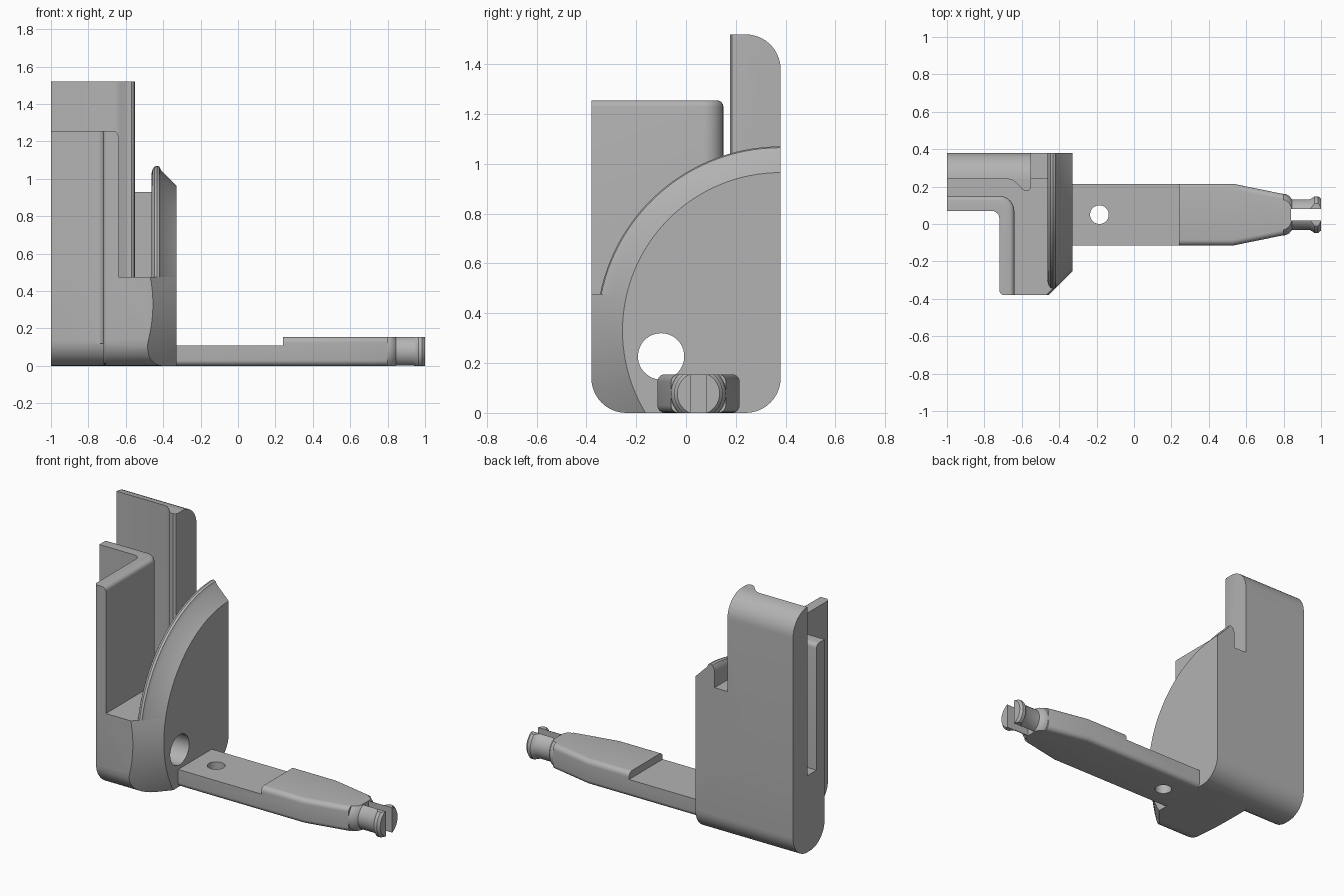
import bpy, bmesh, math
from mathutils import Matrix, Vector

cube = bpy.data.objects.get("Cube")
if cube:
    bpy.data.objects.remove(cube, do_unlink=True)

grey = bpy.data.materials.new("light grey")
grey.use_nodes = True
COLOUR = (0.45, 0.45, 0.45, 1)
grey.diffuse_color = COLOUR
grey.node_tree.nodes["Principled BSDF"].inputs["Base Color"].default_value = COLOUR


def finish(name, bm):
    bmesh.ops.recalc_face_normals(bm, faces=bm.faces)
    mesh = bpy.data.meshes.new(name)
    bm.to_mesh(mesh)
    bm.free()
    mesh.materials.append(grey)
    obj = bpy.data.objects.new(name, mesh)
    bpy.context.collection.objects.link(obj)
    return obj


def arc(cx, cy, r, start, end, n=10):
    angles = [math.radians(start + (end - start) * i / n) for i in range(n + 1)]
    return [(cx + r * math.cos(a), cy + r * math.sin(a)) for a in angles]


def prism(name, pts, axis, lo, hi, bevel=0, rule=None, segments=6):
    """Extrude a (y, z) outline along x, or an (x, y) outline along z."""
    place = (lambda p: (lo, *p)) if axis == "x" else (lambda p: (*p, lo))
    shift = Vector((hi - lo, 0, 0)) if axis == "x" else Vector((0, 0, hi - lo))
    bm = bmesh.new()
    face = bm.faces.new([bm.verts.new(place(p)) for p in pts])
    out = bmesh.ops.extrude_face_region(bm, geom=[face], use_keep_orig=True)
    bmesh.ops.translate(bm, vec=shift, verts=[v for v in out["geom"] if isinstance(v, bmesh.types.BMVert)])
    bmesh.ops.recalc_face_normals(bm, faces=bm.faces)
    if bevel:
        edges = [e for e in bm.edges if rule(e.verts[0].co, e.verts[1].co)]
        bmesh.ops.bevel(bm, geom=edges, offset=bevel, segments=segments, profile=0.5, affect="EDGES")
    return finish(name, bm)


def box(name, x0, x1, y0, y1, z0, z1, **kw):
    return prism(name, [(x0, y0), (x1, y0), (x1, y1), (x0, y1)], "z", z0, z1, **kw)


def lathe(name, pts, y, z, steps=128):
    """Spin an (x, radius) outline around an axis parallel to x."""
    bm = bmesh.new()
    verts = [bm.verts.new((x, y, z + r)) for x, r in pts]
    edges = [bm.edges.new(pair) for pair in zip(verts, verts[1:])]
    bmesh.ops.spin(bm, geom=verts + edges, cent=(0, y, z), axis=(1, 0, 0),
                   angle=math.tau, steps=steps, use_duplicate=False)
    bmesh.ops.remove_doubles(bm, verts=bm.verts, dist=0.0001)
    return finish(name, bm)


def combine(a, b, operation):
    mod = a.modifiers.new("combine", "BOOLEAN")
    mod.operation, mod.solver, mod.object = operation, "EXACT", b
    bpy.context.view_layer.objects.active = a
    with bpy.context.temp_override(object=a, active_object=a):
        bpy.ops.object.modifier_apply(modifier=mod.name)
    bpy.data.objects.remove(b, do_unlink=True)


def rounded_base(y0, y1, top, r=0.14):
    return (arc(y0 + r, r, r, 180, 270) + arc(y1 - r, r, r, 270, 360)
            + [(y1, top), (y0, top)])


FLOOR, BACK, FRONT, SIDE = 0.475, 0.38, -0.38, -0.33
AXIS_Y, AXIS_Z = 0.38, 0.33

# Main base with rounded underside, trimmed by a wide cone
body = prism("holder_body", rounded_base(FRONT, BACK, FLOOR), "x", -0.72, -0.30, 0.025,
             lambda a, b: max(a.x, b.x) < -0.71 and max(a.y, b.y) < -0.2 and min(a.z, b.z) < FLOOR - 0.01)
combine(body, lathe("cone_cutter", [(-0.8, 0), (-0.8, 1.105), (SIDE, 0.635), (SIDE, 0)],
                    AXIS_Y, AXIS_Z), "INTERSECT")

# Quarter disc guard with a chamfered, softened rim
disc = lathe("disc_guard", [(-0.462, 0), (-0.462, 0.70), (-0.457, 0.72), (-0.447, 0.735), (-0.433, 0.74),
                            (-0.42, 0.735), (-0.41, 0.715), (SIDE, 0.635), (SIDE, 0)], AXIS_Y, AXIS_Z)
combine(disc, box("disc_trim", -0.6, 0, -0.5, BACK, FLOOR, 1.3), "INTERSECT")

# Rear base carrying the tall plate
rear = prism("rear_base", rounded_base(0.07, BACK, FLOOR), "x", -1, -0.72)

# Tall back plate with a curved lip on its inner edge
lip = [(-0.55, BACK), (-0.55, 0.20), (-0.555, 0.185), (-0.57, 0.176), (-0.585, 0.178), (-0.60, 0.188),
       (-0.63, 0.22), (-0.65, 0.235), (-0.67, 0.24), (-1, 0.24), (-1, BACK)]
plate = prism("back_plate", lip, "z", FLOOR, 1.52, 0.14,
              lambda a, b: min(a.z, b.z) > 1.5 and min(a.y, b.y) > 0.37, 10)
link = box("back_link", -0.56, -0.45, 0.24, BACK, FLOOR, 0.93)

# Angled front wall with a rounded outer corner and softened top
outline = ([(-1, 0.07), (-0.72, 0.07)] + arc(-0.695, FRONT + 0.025, 0.025, 180, 270, 6)
           + [(-0.64, FRONT)] + arc(-0.72, 0.07, 0.08, 0, 90, 8) + [(-1, 0.15)])
wall = prism("front_wall", outline, "z", FLOOR, 1.255, 0.025,
             lambda a, b: min(a.z, b.z) > 1.25
             and all(max(p.x + 0.72, p.y - 0.07) > 0.05 for p in (a, b)), 4)
fillet = prism("wall_fillet", [(-0.71, 0.08)] + [(-0.76, 0.08)] + arc(-0.76, 0.03, 0.04, 90, 0, 6)
               + [(-0.71, 0.03)], "z", 0.12, 1.255)

for part in (rear, disc, plate, link, wall, fillet):
    combine(body, part, "UNION")
combine(body, lathe("hole_cutter", [(-0.9, 0), (-0.9, 0.093), (0, 0.093), (0, 0)],
                    -0.10, 0.227, 48), "DIFFERENCE")

# Arm: tapered bar with softened long edges, a lowered step and a pin hole
MID, TOP = 0.05, 0.155
half = [(-0.34, 0.165), (0.53, 0.165), (0.80, 0.11)]
bar = [(x, MID - w) for x, w in half] + [(x, MID + w) for x, w in reversed(half)]
arm = prism("arm", bar, "z", 0, TOP, 0.03,
            lambda a, b: abs(a.z - b.z) < 0.01 and abs(a.x - b.x) > 0.1)
combine(arm, box("step_cutter", -0.5, 0.24, -0.3, 0.4, 0.11, 0.3), "DIFFERENCE")
combine(arm, prism("pin_hole_cutter", arc(-0.185, MID, 0.05, 0, 350, 35), "z", -0.1, 0.3), "DIFFERENCE")

# Split tip: shoulder, neck and flange, flattened above and below
tip = lathe("split_tip", [(0.79, 0), (0.79, 0.112), (0.81, 0.11), (0.83, 0.10), (0.845, 0.082), (0.94, 0.082),
                          (0.955, 0.09), (0.965, 0.098), (0.985, 0.098), (1, 0.085), (1, 0)],
            MID, TOP / 2, 64)
combine(tip, box("tip_trim", 0.7, 1.1, -0.3, 0.4, 0, TOP), "INTERSECT")
combine(tip, box("slot_cutter", 0.84, 1.1, MID - 0.03, MID + 0.03, -0.1, 0.3), "DIFFERENCE")

# Smooth curved faces and keep real edges crisp
bpy.ops.object.select_all(action="DESELECT")
for obj in (body, arm, tip):
    obj.select_set(True)
bpy.context.view_layer.objects.active = body
bpy.ops.object.shade_smooth_by_angle(angle=math.radians(30))
